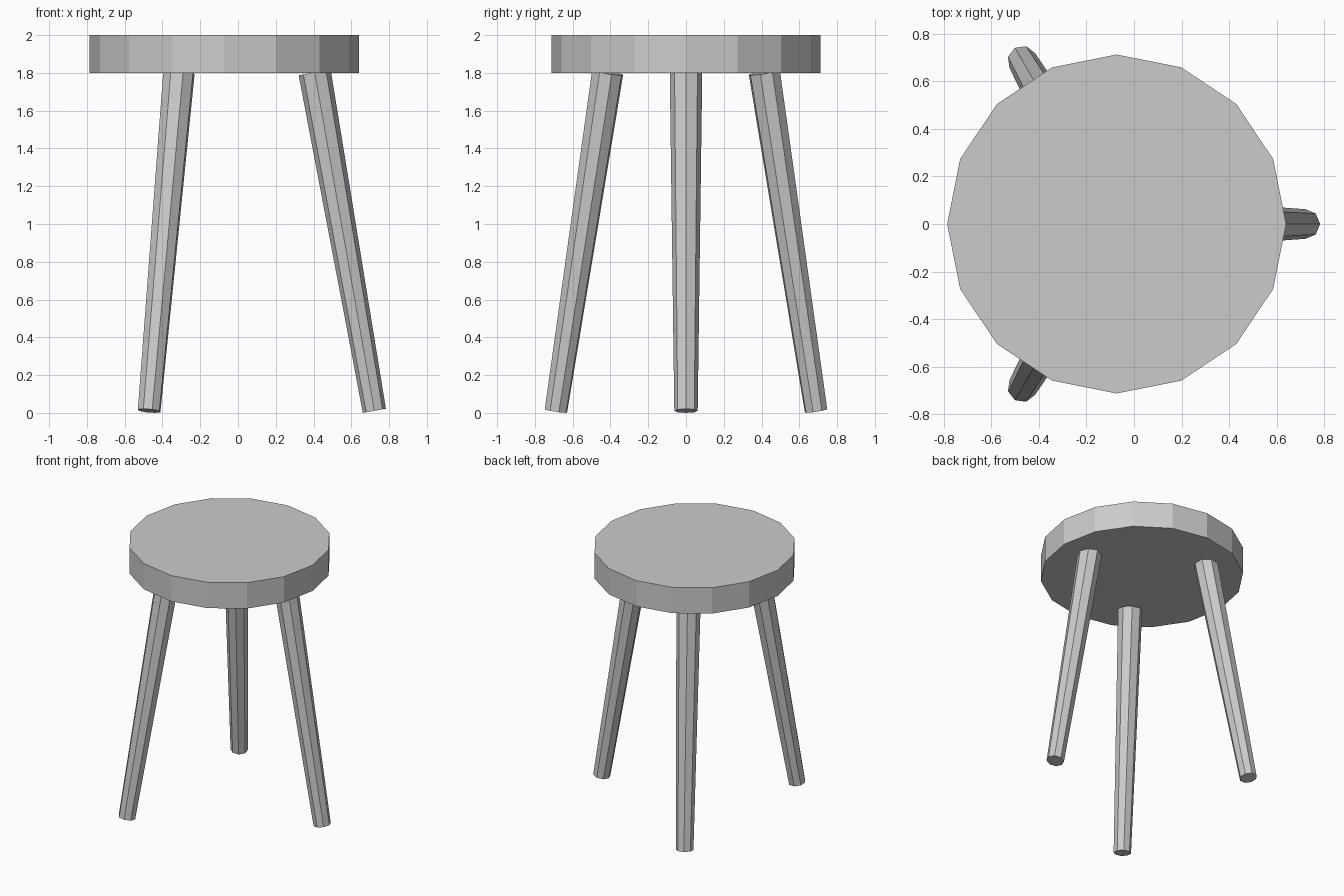
import bpy, bmesh
from math import radians, sin, cos
from mathutils import Vector

if "Cube" in bpy.data.objects:
    bpy.data.objects.remove(bpy.data.objects["Cube"])

CX = -0.073            # seat axis; the legs fan out around it
SEAT_R, SEAT_Z0, SEAT_Z1 = 0.713, 1.80, 2.0


def cone_object(name, start, end, r_start, r_end, sides, out_angle, cap):
    """Tapered prism from start to end with one corner facing out_angle."""
    axis = (end - start).normalized()
    side = Vector((-sin(out_angle), cos(out_angle), 0))
    out = side.cross(axis)
    bm = bmesh.new()
    rings = []
    for centre, r in ((start, r_start), (end, r_end)):
        ring = []
        for i in range(sides):
            a = radians(360 * i / sides)
            ring.append(bm.verts.new(centre + (out * cos(a) + side * sin(a)) * r))
        rings.append(ring)
    for i in range(sides):
        j = (i + 1) % sides
        bm.faces.new((rings[0][i], rings[0][j], rings[1][j], rings[1][i]))
    for ring, centre in zip(rings, (start, end)):
        if cap == 'FAN':
            mid = bm.verts.new(centre)
            for i in range(sides):
                bm.faces.new((ring[i], ring[(i + 1) % sides], mid))
        else:
            bm.faces.new(ring)
    bmesh.ops.recalc_face_normals(bm, faces=bm.faces)
    mesh = bpy.data.meshes.new(name)
    bm.to_mesh(mesh)
    bm.free()
    obj = bpy.data.objects.new(name, mesh)
    bpy.context.collection.objects.link(obj)
    return obj


# Round 16-sided seat
cone_object("seat", Vector((CX, 0, SEAT_Z0)), Vector((CX, 0, SEAT_Z1)),
            SEAT_R, SEAT_R, 16, 0, 'FAN')

# Three splayed, tapered octagonal legs
for name, degrees in (("right_leg", 0), ("back_left_leg", 120), ("front_left_leg", 240)):
    a = radians(degrees)
    out = Vector((cos(a), sin(a), 0))
    foot = Vector((CX, 0, 0.011)) + out * 0.795
    top = Vector((CX, 0, 1.802)) + out * 0.479
    cone_object(name, foot, top, 0.062, 0.086, 8, a, 'NGON')
